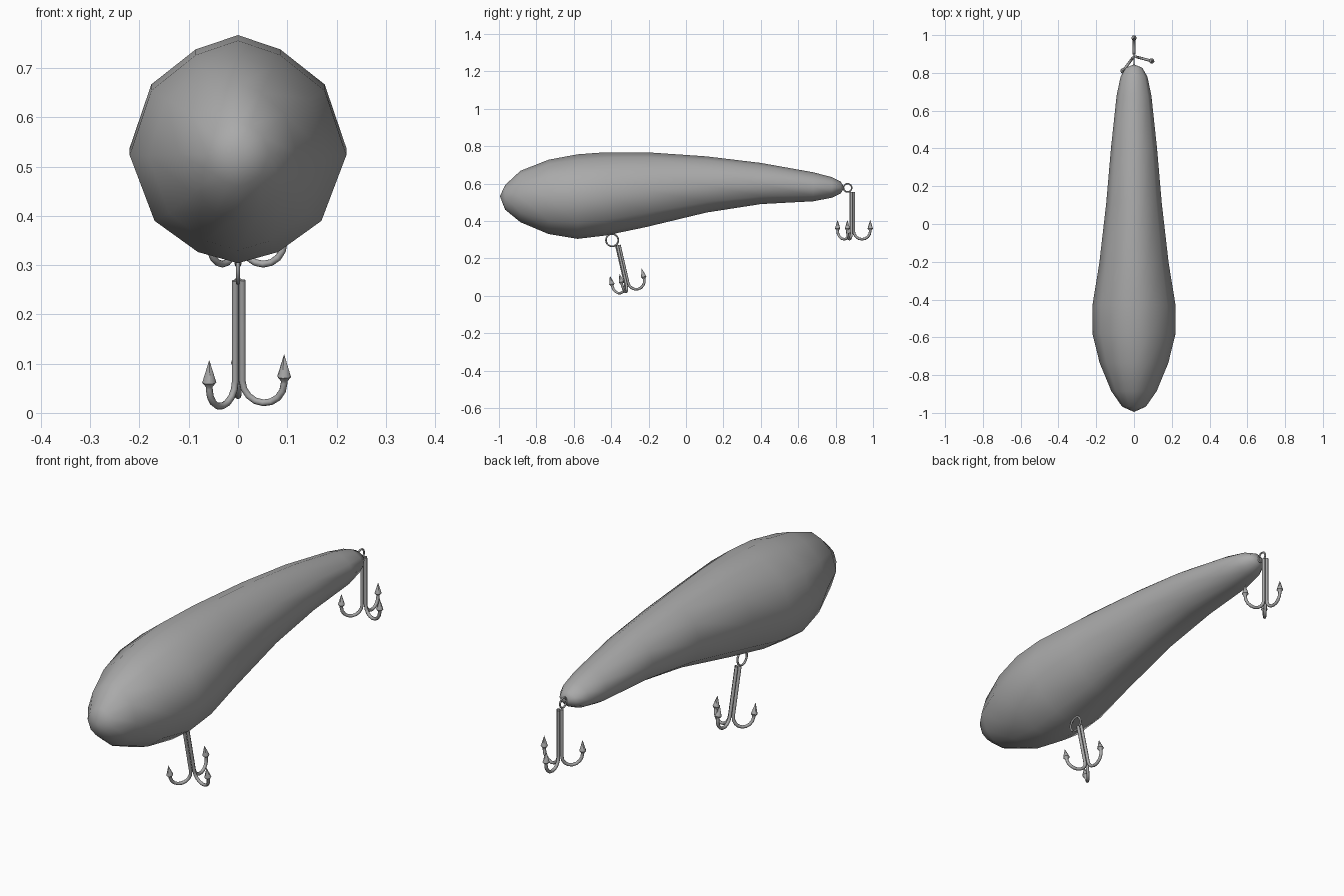
import bpy, bmesh
from math import sin, cos, pi, radians
from mathutils import Vector, Matrix

if "Cube" in bpy.data.objects:
    bpy.data.objects.remove(bpy.data.objects["Cube"], do_unlink=True)

grey = bpy.data.materials.new("plain_grey")
grey.use_nodes = True
colour = (0.4, 0.4, 0.4, 1)
grey.diffuse_color = colour
grey.node_tree.nodes["Principled BSDF"].inputs["Base Color"].default_value = colour


def loft(bm, rings):
    """Join equal rings of points with quads and close both ends."""
    loops = [[bm.verts.new(p) for p in ring] for ring in rings]
    n = len(loops[0])
    for a, b in zip(loops, loops[1:]):
        for i in range(n):
            j = (i + 1) % n
            bm.faces.new((a[i], a[j], b[j], b[i]))
    bm.faces.new(loops[0])
    bm.faces.new(loops[-1])


def finish(bm, name, matrix=Matrix(), angle=None):
    """Clean the mesh, place it and shade it smooth."""
    bmesh.ops.remove_doubles(bm, verts=bm.verts, dist=0.0003)
    bmesh.ops.recalc_face_normals(bm, faces=bm.faces)
    mesh = bpy.data.meshes.new(name)
    bm.to_mesh(mesh)
    bm.free()
    mesh.materials.append(grey)
    obj = bpy.data.objects.new(name, mesh)
    obj.matrix_world = matrix
    bpy.context.collection.objects.link(obj)
    bpy.ops.object.select_all(action='DESELECT')
    obj.select_set(True)
    bpy.context.view_layer.objects.active = obj
    if angle:
        bpy.ops.object.shade_smooth_by_angle(angle=radians(angle))
    else:
        bpy.ops.object.shade_smooth()


# Body stations: y, half width, top, bottom
stations = [
    (-0.995, 0.0, 0.532, 0.532),
    (-0.967, 0.063, 0.592, 0.46),
    (-0.885, 0.12, 0.668, 0.393),
    (-0.735, 0.182, 0.727, 0.33),
    (-0.58, 0.22, 0.756, 0.304),
    (-0.43, 0.22, 0.767, 0.322),
    (-0.21, 0.184, 0.767, 0.368),
    (0.11, 0.147, 0.745, 0.445),
    (0.4, 0.122, 0.71, 0.49),
    (0.68, 0.092, 0.66, 0.505),
    (0.78, 0.071, 0.634, 0.524),
    (0.828, 0.043, 0.61, 0.547),
    (0.845, 0.0, 0.578, 0.578),
]
# Half section from top to bottom, mirrored for the other side
half = [(0, 1), (0.39, 0.87), (0.8, 0.55), (1, -0.03),
        (0.77, -0.62), (0.37, -0.9), (0, -1)]
section = half + [(-x, z) for x, z in half[-2:0:-1]]

body = bmesh.new()
loft(body, [[(x * w, y, (top + low) / 2 + z * (top - low) / 2)
             for x, z in section] for y, w, top, low in stations])
finish(body, "lure_body")


# Treble hook: shank, bend and barb swept as one tapered tube per prong
def prong(bm, heading, reach=0.097, wire=0.007, sides=8):
    inner = 0.009
    bend = (reach - inner) / 2
    mid, low = inner + bend, -0.209
    path = [(inner, 0, wire)]
    path += [(mid - bend * cos(pi * k / 8), low - bend * sin(pi * k / 8), wire)
             for k in range(9)]
    path += [(reach, -0.205, wire), (reach, -0.196, 0.0145), (reach, -0.15, 0.0003)]
    out = Vector((cos(heading), sin(heading), 0))
    across = Vector((-sin(heading), cos(heading), 0))
    up = Vector((0, 0, 1))
    rings = []
    for i, (r, z, radius) in enumerate(path):
        before, after = path[max(i - 1, 0)], path[min(i + 1, len(path) - 1)]
        along = (out * (after[0] - before[0]) + up * (after[1] - before[1])).normalized()
        side = along.cross(across)
        rings.append([out * r + up * z + radius *
                      (side * cos(2 * pi * k / sides) + across * sin(2 * pi * k / sides))
                      for k in range(sides)])
    loft(bm, rings)


def treble_hook(name, place, tilt):
    bm = bmesh.new()
    for heading in (90, -15, -127):
        prong(bm, radians(heading))
    finish(bm, name, Matrix.Translation(place) @ Matrix.Rotation(radians(tilt), 4, 'X'), 50)


treble_hook("rear_hook", (0, 0.888, 0.555), 0)
treble_hook("belly_hook", (0, -0.365, 0.27), 13)


# Split rings standing in the lengthwise plane
def split_ring(name, place, radius, wire):
    bm = bmesh.new()
    turns, sides = 20, 6
    loops = []
    for i in range(turns + 1):
        a = 2 * pi * i / turns
        out = Vector((0, cos(a), sin(a)))
        loops.append([bm.verts.new(out * (radius + wire * cos(2 * pi * k / sides))
                                   + Vector((wire * sin(2 * pi * k / sides), 0, 0)))
                      for k in range(sides)])
    for a, b in zip(loops, loops[1:]):
        for k in range(sides):
            j = (k + 1) % sides
            bm.faces.new((a[k], a[j], b[j], b[k]))
    finish(bm, name, Matrix.Translation(place))


split_ring("belly_ring", (0, -0.395, 0.297), 0.033, 0.0045)
split_ring("rear_ring", (0, 0.864, 0.577), 0.022, 0.004)
